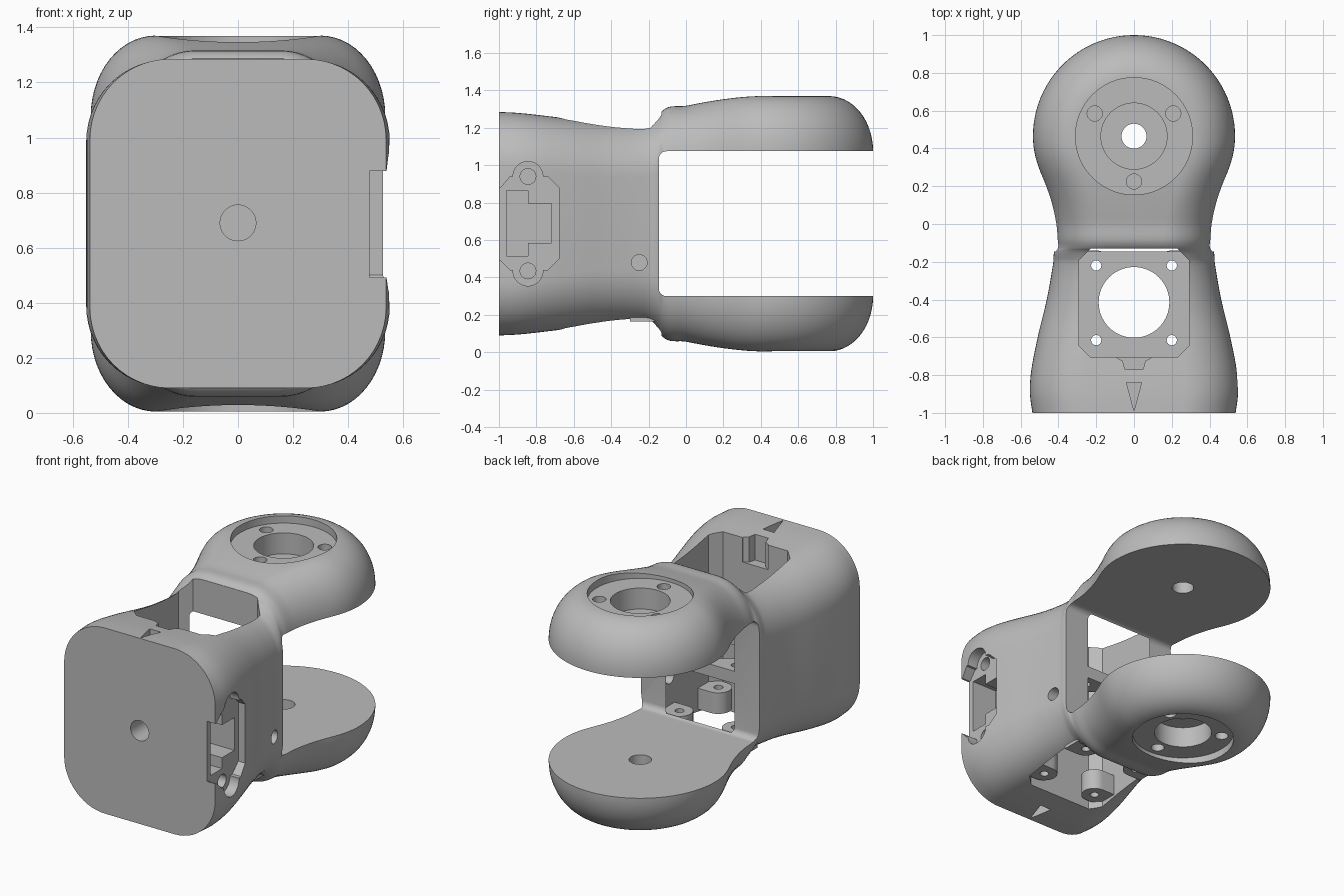
import bpy, bmesh
from math import sin, cos, pi, radians
from mathutils import Vector

if "Cube" in bpy.data.objects:
    bpy.data.objects.remove(bpy.data.objects["Cube"])

MID = 0.6875          # height of the mirror plane between the two arms
PIVOT = 0.465         # y of the arm pivot axis

grey = bpy.data.materials.new("plain grey")
grey.use_nodes = True
grey.diffuse_color = (0.5, 0.5, 0.5, 1)
grey.node_tree.nodes["Principled BSDF"].inputs["Base Color"].default_value = (0.5, 0.5, 0.5, 1)


def make(name, bm):
    bmesh.ops.recalc_face_normals(bm, faces=bm.faces)
    me = bpy.data.meshes.new(name)
    bm.to_mesh(me)
    bm.free()
    me.materials.append(grey)
    ob = bpy.data.objects.new(name, me)
    bpy.context.collection.objects.link(ob)
    return ob


def prism(name, pts, axis, lo, hi):
    """Extrude a 2D outline along an axis: x uses (y,z), y uses (x,z), z uses (x,y)."""
    put = {"x": lambda a, b, c: (c, a, b), "y": lambda a, b, c: (a, c, b),
           "z": lambda a, b, c: (a, b, c)}[axis]
    bm = bmesh.new()
    f = bm.faces.new([bm.verts.new(put(a, b, lo)) for a, b in pts])
    r = bmesh.ops.extrude_face_region(bm, geom=[f])
    move = Vector(put(0, 0, hi - lo))
    bmesh.ops.translate(bm, vec=move, verts=[v for v in r["geom"] if isinstance(v, bmesh.types.BMVert)])
    return make(name, bm)


def circle(a, b, r, n=40):
    return [(a + r * cos(2 * pi * i / n), b + r * sin(2 * pi * i / n)) for i in range(n)]


def rect(a0, a1, b0, b1):
    return [(a0, b0), (a1, b0), (a1, b1), (a0, b1)]


def rounded(a0, a1, b0, b1, r, n=6):
    out = []
    for k, (a, b) in enumerate(rect(a0 + r, a1 - r, b0 + r, b1 - r)):
        for i in range(n + 1):
            t = pi + (k + i / n) * pi / 2
            out.append((a + r * cos(t), b + r * sin(t)))
    return out


def cut(target, cutter, keep=False):
    m = target.modifiers.new("cut", "BOOLEAN")
    m.operation, m.solver, m.object = "DIFFERENCE", "EXACT", cutter
    bpy.context.view_layer.objects.active = target
    bpy.ops.object.modifier_apply(modifier=m.name)
    if not keep:
        bpy.data.objects.remove(cutter)


def sample(table, y):
    """Smooth interpolation through (y, value) pairs."""
    for i in range(len(table) - 1):
        (y0, v0), (y1, v1) = table[i], table[i + 1]
        if y <= y1 + 1e-6:
            slope = lambda p, q: (q[1] - p[1]) / (q[0] - p[0])
            m = slope(table[i], table[i + 1])
            m0 = (m + slope(table[i - 1], table[i])) / 2 if i else m
            m1 = (m + slope(table[i + 1], table[i + 2])) / 2 if i + 2 < len(table) else 0
            h = y1 - y0
            t = (y - y0) / h
            return ((2*t**3 - 3*t*t + 1) * v0 + (t**3 - 2*t*t + t) * h * m0
                    + (3*t*t - 2*t**3) * v1 + (t**3 - t*t) * h * m1)
    return table[-1][1]


# Shell: rounded sections lofted along y, spun half a turn round the pivot
top_line = [(-1, 1.285), (-.9, 1.28), (-.7, 1.258), (-.5, 1.233), (-.35, 1.226), (-.22, 1.23),
            (-.18, 1.242), (-.14, 1.27), (-.128, 1.29), (0, 1.318), (.2, 1.353), (.38, 1.37), (PIVOT, 1.37)]
side_line = [(-1, .538), (-.9, .551), (-.8, .547), (-.6, .51), (-.4, .462), (-.2, .427), (-.14, .42),
             (-.128, .41), (-.08, .409), (0, .415), (.1, .433), (.2, .465), (.3, .505), (.38, .527), (PIVOT, .535)]
corner_line = [(-1, .29), (-.3, .27), (0, .25), (PIVOT, .235)]


def half_section(y, n=14):
    w, h, rx = sample(side_line, y), sample(top_line, y) - MID, sample(corner_line, y)
    arc = [(w - rx + rx * sin(i * pi / 2 / n), h - .293 + .293 * cos(i * pi / 2 / n)) for i in range(n + 1)]
    upper = [(0, h)] + arc
    return upper + [(x, -z) for x, z in reversed(upper)]


bm = bmesh.new()
stops = sorted({round(y, 4) for y, _ in top_line + side_line})
ys = [a + (b - a) * k / 3 for a, b in zip(stops, stops[1:]) for k in range(3)] + [PIVOT]
rings = []
for y in ys:
    half = half_section(y)
    ring = half + [(-x, z) for x, z in reversed(half[1:-1])]
    rings.append([bm.verts.new((x, y, MID + z)) for x, z in ring])
for r0, r1 in zip(rings, rings[1:]):
    for i in range(len(r0)):
        j = (i + 1) % len(r0)
        bm.faces.new((r0[i], r0[j], r1[j], r1[i]))
bm.faces.new(rings[0])
half = rings[-1][:len(half_section(PIVOT))]
bm.edges.ensure_lookup_table()
edges = [bm.edges.get((a, b)) for a, b in zip(half, half[1:])]
bmesh.ops.spin(bm, geom=edges, cent=(0, PIVOT, 0), axis=(0, 0, 1), angle=pi, steps=48, use_duplicate=False)
bmesh.ops.remove_doubles(bm, verts=bm.verts, dist=1e-4)
body = make("forked_arm_body", bm)

# Fork slot
cut(body, prism("slot", rounded(-.145, 1.4, .3, 1.075, .04), "x", -1, 1))

# Chamfered motor bay, leaving a mounting plate across the middle
c = .06
bay = [(-.29 + c, -.705), (.29 - c, -.705), (.29, -.705 + c), (.29, -.13 - c),
       (.29 - c, -.13), (-.29 + c, -.13), (-.29, -.13 - c), (-.29, -.705 + c)]
cut(body, prism("upper_bay", bay, "z", .70, 1.6))
cut(body, prism("lower_bay", bay, "z", -.2, .62))
cut(body, prism("motor_hole", circle(0, -.415, .187, 64), "z", .5, .8))

# Corner bosses with screw holes through boss and plate
for sx in (-1, 1):
    for y in (-.615, -.22):
        outline = [(sx * (.2 - .08 * sin(pi * i / 16)), y + .08 * cos(pi * i / 16)) for i in range(17)]
        outline += [(sx * .3, y - .08), (sx * .3, y + .08)]
        boss = prism("screw_boss", outline, "z", .165, .3)
        drill = prism("drill", circle(sx * .2, y, .027, 24), "z", 0, .8)
        cut(boss, drill, keep=True)
        cut(body, drill)

# Pivot recesses on both arms
for s in (1, -1):
    def bore(x, y, r, depth0, depth1):
        z0, z1 = sorted((MID + s * depth0, MID + s * depth1))
        cut(body, prism("bore", circle(x, y, r, 64), "z", z0, z1))
    bore(0, PIVOT, .31, .635, .9)
    bore(0, PIVOT, .175, .5, .8)
    bore(0, PIVOT, .066, .3, .8)
    for a in (30, 150, 270):
        bore(.24 * cos(radians(a)), PIVOT + .24 * sin(radians(a)), .04, .52, .8)
    # Pointer mark near the front edge
    z0, z1 = sorted((MID + s * .52, MID + s * .8))
    cut(body, prism("pointer", [(0, -.99), (.04, -.84), (-.04, -.84)], "z", z0, z1))

# Cable notch in front of the upper bay
notch = [(-.09, -.69), (-.09, -.71), (-.06, -.725), (-.048, -.77), (.048, -.77), (.06, -.725), (.09, -.71), (.09, -.69)]
cut(body, prism("notch", notch, "z", 1.1, 1.5))

# Connector recess on the left side
plate = [(-1.05, .5), (-.99, .49), (-.94, .44), (-.74, .44), (-.68, .5),
         (-.68, .88), (-.74, .94), (-.94, .94), (-.99, .88), (-1.05, .87)]
cut(body, prism("recess", plate, "x", .478, .7))
for z in (.435, .94):
    cut(body, prism("ear", circle(-.845, z, .08), "x", .478, .7))
    cut(body, prism("ear_hole", circle(-.845, z, .042), "x", .36, .7))
cut(body, prism("socket", rect(-.96, -.845, .515, .865), "x", .3, .7))
cut(body, prism("socket_step", rect(-.86, -.72, .585, .795), "x", .3, .7))

# Side hole and front hole
cut(body, prism("side_hole", circle(-.25, .48, .042), "x", .2, .7))
cut(body, prism("front_hole", circle(0, .69, .065), "y", -1.1, -.74))

# Smooth shading with crisp edges
for ob in bpy.data.objects:
    if ob.type == "MESH":
        bpy.ops.object.select_all(action="DESELECT")
        ob.select_set(True)
        bpy.context.view_layer.objects.active = ob
        bpy.ops.object.shade_smooth_by_angle(angle=radians(30))
